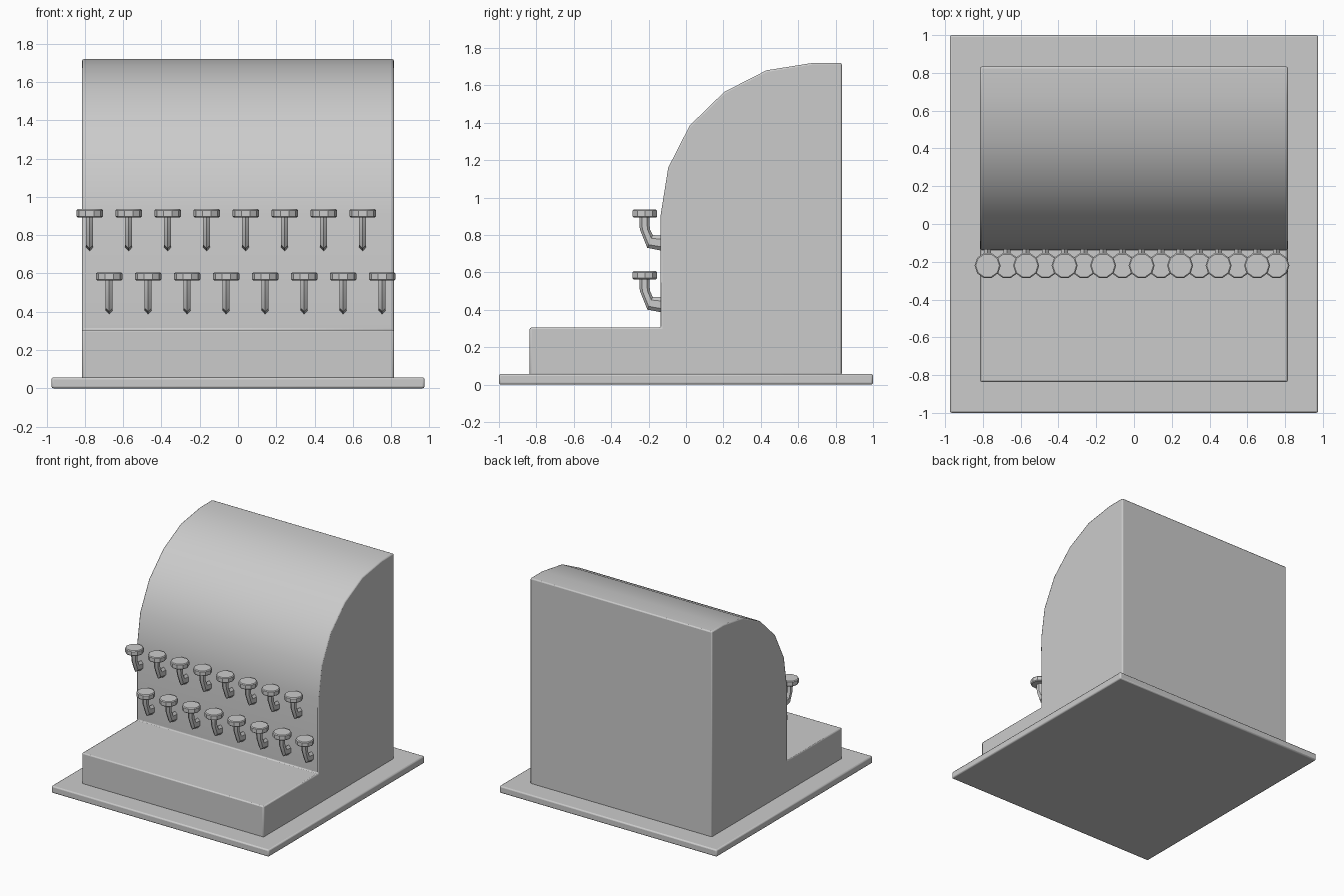
import bpy, bmesh, math
from mathutils import Matrix

if "Cube" in bpy.data.objects:
    bpy.data.objects.remove(bpy.data.objects["Cube"])


def make_object(name, bm, bevel=0.0, segments=2):
    bmesh.ops.recalc_face_normals(bm, faces=bm.faces)
    mesh = bpy.data.meshes.new(name)
    bm.to_mesh(mesh)
    bm.free()
    obj = bpy.data.objects.new(name, mesh)
    bpy.context.collection.objects.link(obj)
    bpy.ops.object.select_all(action='DESELECT')
    bpy.context.view_layer.objects.active = obj
    obj.select_set(True)
    bpy.ops.object.shade_smooth_by_angle(angle=math.radians(32))
    if bevel:
        mod = obj.modifiers.new("soft_edges", 'BEVEL')
        mod.width = bevel
        mod.segments = segments
        mod.limit_method = 'ANGLE'
        mod.angle_limit = math.radians(40)
    return obj


def extrude_profile(name, profile, half_width, bevel):
    """Extrude a y-z outline along x, centred on x = 0."""
    bm = bmesh.new()
    face = bm.faces.new([bm.verts.new((-half_width, y, z)) for y, z in profile])
    out = bmesh.ops.extrude_face_region(bm, geom=[face])
    moved = [g for g in out["geom"] if isinstance(g, bmesh.types.BMVert)]
    bmesh.ops.translate(bm, verts=moved, vec=(2 * half_width, 0, 0))
    return make_object(name, bm, bevel)


# Base plate
extrude_profile("base_plate", [(-1, 0), (1, 0), (1, 0.057), (-1, 0.057)], 0.975, 0.01)

# Stepped cabinet with the curved front
extrude_profile("cabinet", [
    (-0.836, 0.05), (-0.836, 0.305), (-0.135, 0.305), (-0.135, 0.91),
    (-0.095, 1.16), (0.02, 1.385), (0.205, 1.565), (0.43, 1.68),
    (0.68, 1.72), (0.833, 1.72), (0.833, 0.05)], 0.815, 0.009)


# Key: ten-sided cap and a bent, six-sided stem; z = 0 is the cap top
CAP_Y = -0.22
STATIONS = [  # outer y, z and inner y, z of the stem
    ((-0.250, -0.030), (-0.197, -0.030)),
    ((-0.247, -0.105), (-0.193, -0.105)),
    ((-0.207, -0.205), (-0.178, -0.137)),
    ((-0.120, -0.222), (-0.120, -0.140)),
]


def make_cap(name, x, z):
    bm = bmesh.new()
    bmesh.ops.create_cone(bm, cap_ends=True, segments=10, radius1=0.069,
                          radius2=0.069, depth=0.043)
    # Put a corner of the cap on its left and right sides
    bmesh.ops.rotate(bm, verts=bm.verts, matrix=Matrix.Rotation(math.pi / 2, 3, 'Z'))
    bmesh.ops.translate(bm, verts=bm.verts, vec=(x, CAP_Y, z - 0.0215))
    make_object(name, bm, 0.006, 1)


def make_stem(name, x, z):
    bm = bmesh.new()
    rings = []
    for (oy, oz), (iy, iz) in STATIONS:
        ring = []
        for k in range(6):
            a = k * math.pi / 3
            t = (1 - math.cos(a)) / 2
            ring.append(bm.verts.new((x + 0.021 * math.sin(a),
                                      oy + (iy - oy) * t,
                                      z + oz + (iz - oz) * t)))
        rings.append(ring)
    for a, b in zip(rings, rings[1:]):
        for k in range(6):
            n = (k + 1) % 6
            bm.faces.new((a[k], a[n], b[n], b[k]))
    bm.faces.new(rings[0])
    bm.faces.new(rings[-1])
    make_object(name, bm)


# Two staggered rows of eight keys
for row, x0, z_top in (("upper", -0.775, 0.936), ("lower", -0.673, 0.606)):
    for i in range(8):
        x = x0 + 0.2038 * i
        make_cap(f"{row}_key_cap_{i + 1}", x, z_top)
        make_stem(f"{row}_key_stem_{i + 1}", x, z_top)
